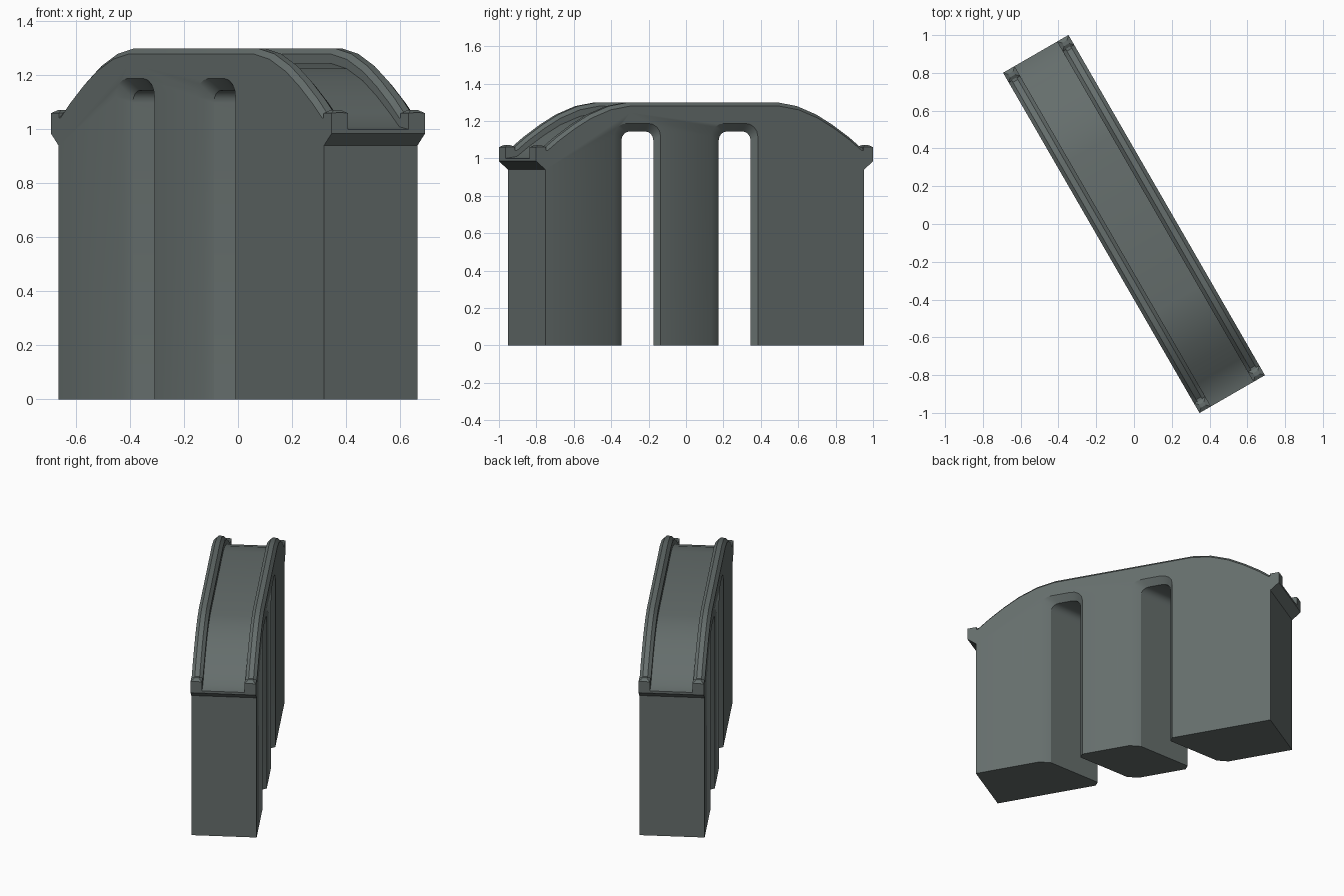
import bpy, bmesh
from math import radians, sin, cos

if "Cube" in bpy.data.objects:
    bpy.data.objects.remove(bpy.data.objects["Cube"], do_unlink=True)

TURN = radians(-60)   # the viaduct stands diagonally, its arches run along world x
HALF = 0.2            # half of the width across

stone = bpy.data.materials.new("dark green grey stone")
stone.use_nodes = True
COLOUR = (0.13, 0.155, 0.15, 1)
stone.diffuse_color = COLOUR
stone.node_tree.nodes["Principled BSDF"].inputs["Base Color"].default_value = COLOUR


def loft(name, rings):
    """Skin a row of equal closed rings and cap both ends."""
    bm = bmesh.new()
    rows = [[bm.verts.new(p) for p in ring] for ring in rings]
    n = len(rows[0])
    for a, b in zip(rows, rows[1:]):
        for i in range(n):
            j = (i + 1) % n
            bm.faces.new((a[i], a[j], b[j], b[i]))
    bm.faces.new(rows[0][::-1])
    bm.faces.new(rows[-1])
    bmesh.ops.recalc_face_normals(bm, faces=bm.faces)
    mesh = bpy.data.meshes.new(name)
    bm.to_mesh(mesh)
    bm.free()
    mesh.materials.append(stone)
    obj = bpy.data.objects.new(name, mesh)
    obj.rotation_euler.z = TURN
    bpy.context.collection.objects.link(obj)
    return obj


def activate(obj):
    bpy.ops.object.select_all(action='DESELECT')
    obj.select_set(True)
    bpy.context.view_layer.objects.active = obj


# Half outlines along the length: (distance from middle, height)
rail = [(0.46, 1.3), (0.58, 1.28), (0.7, 1.235), (0.8, 1.18),
        (0.9, 1.115), (0.97, 1.062), (1.04, 1.062)]
deck = [(0.46, 1.245), (0.58, 1.225), (0.7, 1.18), (0.8, 1.125),
        (0.9, 1.06), (0.97, 1.01), (1.04, 1.0)]


def both_ends(half):
    return [(-x, z) for x, z in reversed(half)] + half


# Body: deck on top, corbelled ledge at each end
outline = both_ends(deck + [(1.04, 0.985), (0.983, 0.94), (0.983, 0)])
body = loft("viaduct_body", [[(x, v, z) for x, z in outline] for v in (-HALF, HALF)])


# Skewed arch openings with splayed mouths
def arch_ring(centre, v, half, top):
    r = half * 0.55
    pts = [(-half, -0.1)]
    for k in range(5):
        a = radians(90 * k / 4)
        pts.append((-half + r * (1 - cos(a)), top - r * (1 - sin(a))))
    pts += [(-y, z) for y, z in reversed(pts)]
    return [((0.5 * v - centre - y) / cos(radians(30)), v, z) for y, z in pts]


for centre in (-0.26, 0.26):
    rings = [arch_ring(centre, v, half, top) for v, half, top in (
        (-0.21, 0.135, 1.2), (-0.165, 0.085, 1.145),
        (0.165, 0.085, 1.145), (0.21, 0.135, 1.2))]
    cutter = loft("arch_cutter", rings)
    cutter.hide_render = True
    cut = body.modifiers.new("arch", 'BOOLEAN')
    cut.operation = 'DIFFERENCE'
    cut.solver = 'EXACT'
    cut.object = cutter
    activate(body)
    bpy.ops.object.modifier_apply(modifier=cut.name)
    bpy.data.objects.remove(cutter, do_unlink=True)

# Parapets: bevelled walls that follow the deck on both sides
for name, s in (("parapet_near", -1), ("parapet_far", 1)):
    inner, bev = HALF - 0.07, 0.02
    rings = []
    for (x, top), (_, low) in zip(both_ends(rail), both_ends(deck)):
        section = [(HALF, low), (HALF, top - bev), (HALF - bev, top),
                   (inner + bev, top), (inner, top - bev), (inner, low)]
        rings.append([(x, s * v, z) for v, z in section])
    loft(name, rings)

# Small end caps on the parapets
for end in (-1, 1):
    for side in (-1, 1):
        rings = []
        for z, g in ((1.03, 0), (1.06, 0), (1.072, 0.02)):
            x0, x1, y0, y1 = 0.98 + g, 1.04 - g, HALF - 0.07 + g, HALF - g
            rings.append([(end * x, side * y, z) for x, y in
                          ((x0, y0), (x1, y0), (x1, y1), (x0, y1))])
        loft("parapet_end_cap", rings)

# Soft shading on the curves, crisp corners elsewhere
for obj in [o for o in bpy.context.collection.objects
            if o.name.startswith(("viaduct", "parapet"))]:
    activate(obj)
    bpy.ops.object.shade_smooth_by_angle(angle=radians(30))
